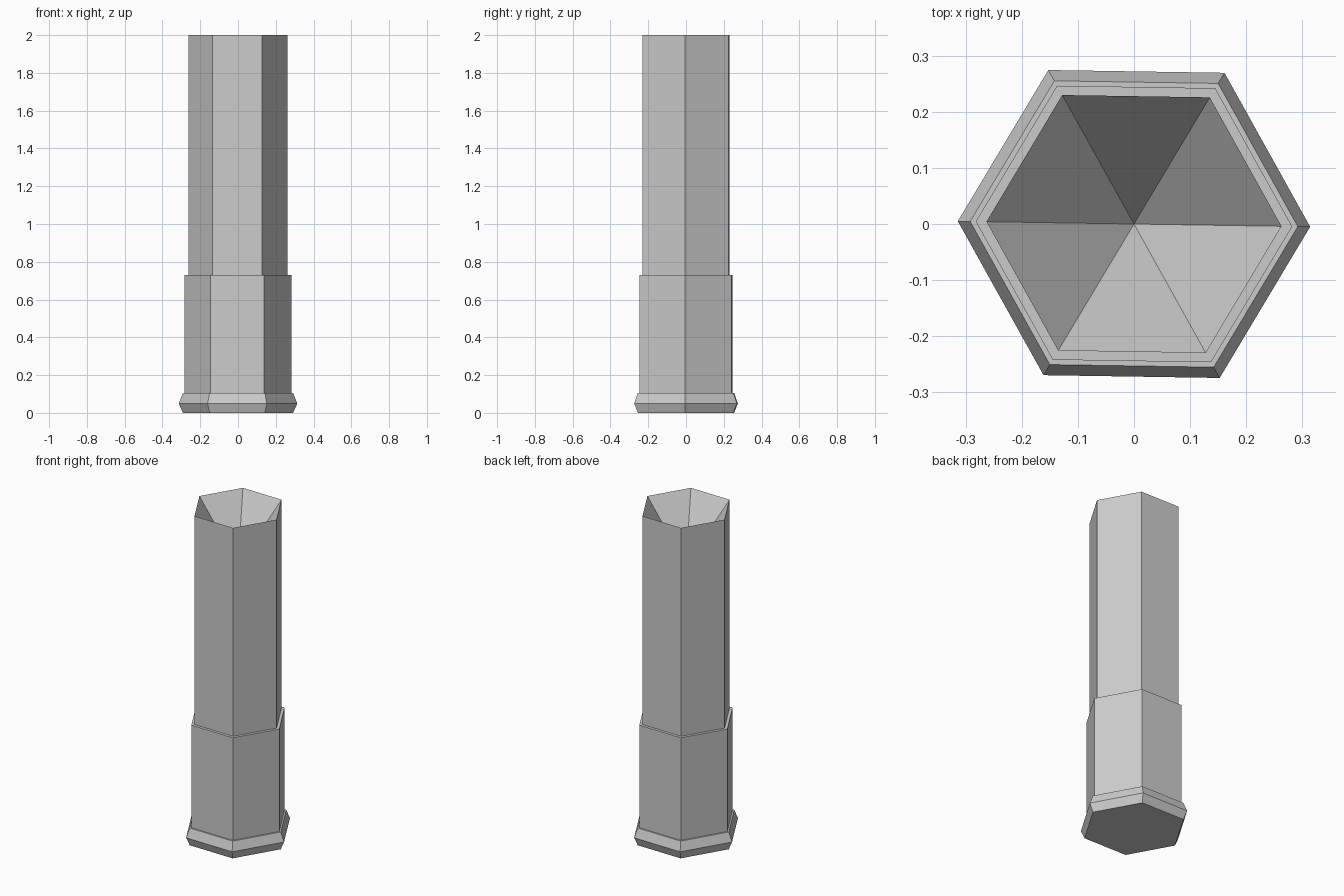
import bpy
import math

cube = bpy.data.objects.get("Cube")
if cube:
    bpy.data.objects.remove(cube, do_unlink=True)

SIDES = 6
TURN = math.radians(-0.9)

grey = bpy.data.materials.new("plain_grey")
grey.use_nodes = True
grey.diffuse_color = (0.6, 0.6, 0.6, 1)
grey.node_tree.nodes["Principled BSDF"].inputs["Base Color"].default_value = (0.6, 0.6, 0.6, 1)


def hex_part(name, profile, tip=None):
    """Stack hexagonal rings from (radius, z) pairs; close the end with a flat cap or a centre tip."""
    verts = []
    for radius, z in profile:
        for i in range(SIDES):
            a = TURN + math.tau * i / SIDES
            verts.append((radius * math.cos(a), radius * math.sin(a), z))
    faces = [tuple(reversed(range(SIDES)))]
    for r in range(len(profile) - 1):
        for i in range(SIDES):
            j = (i + 1) % SIDES
            low, high = r * SIDES, (r + 1) * SIDES
            faces.append((low + i, low + j, high + j, high + i))
    last = (len(profile) - 1) * SIDES
    if tip is None:
        faces.append(tuple(range(last, last + SIDES)))
    else:
        verts.append((0, 0, tip))
        for i in range(SIDES):
            faces.append((last + i, last + (i + 1) % SIDES, len(verts) - 1))
    mesh = bpy.data.meshes.new(name)
    mesh.from_pydata(verts, [], faces)
    mesh.materials.append(grey)
    obj = bpy.data.objects.new(name, mesh)
    bpy.context.collection.objects.link(obj)
    return obj


# Flared foot with bevelled edges
hex_part("base_collar", [(0.292, 0), (0.314, 0.05), (0.292, 0.105)])
# Thicker lower sleeve
hex_part("lower_sleeve", [(0.282, 0.105), (0.282, 0.73)])
# Slim upper shaft, hollowed by a pointed recess at the top
hex_part("upper_shaft", [(0.263, 0.73), (0.263, 2.0)], tip=1.65)
